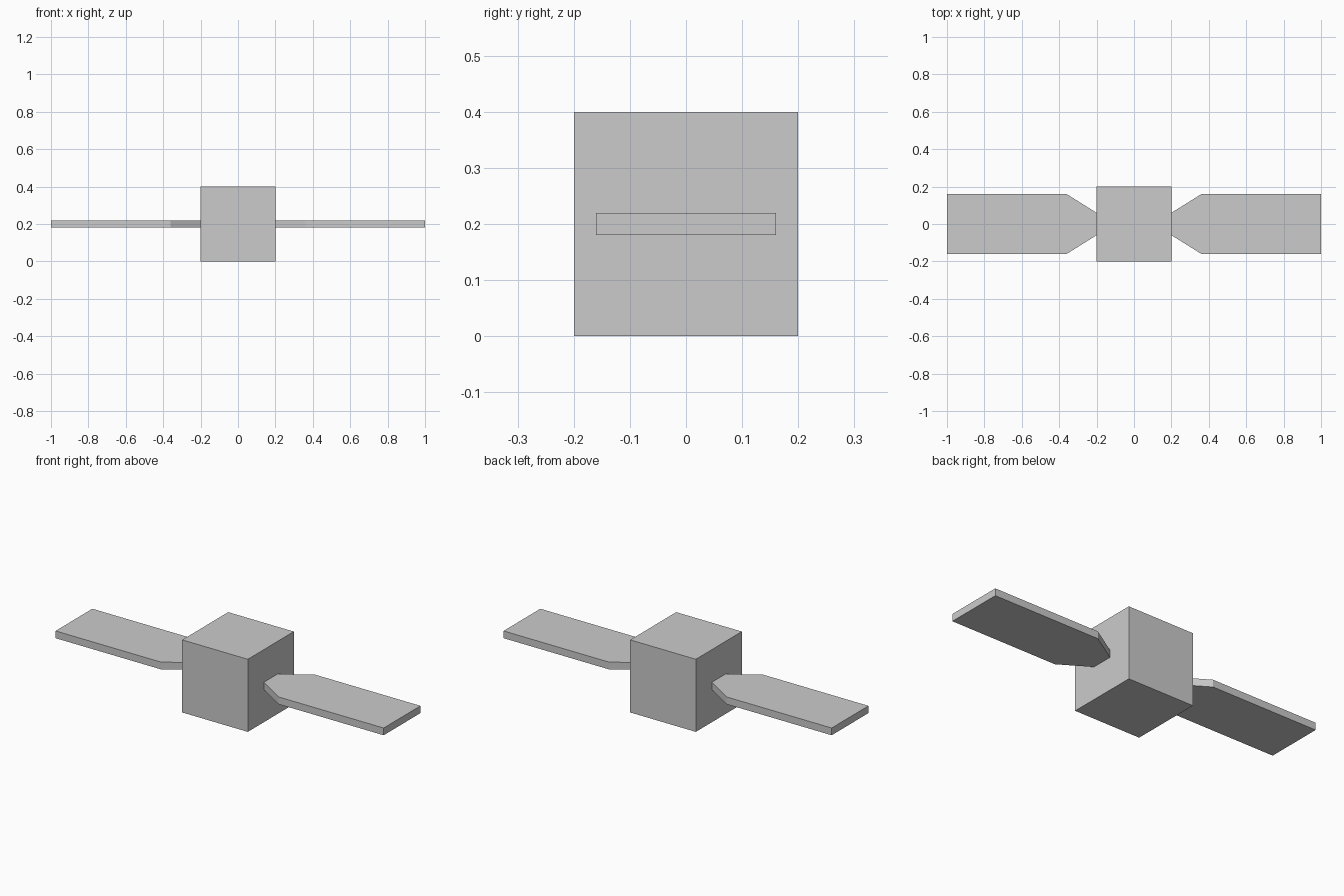
import bpy
import bmesh

default = bpy.data.objects.get("Cube")
if default:
    bpy.data.objects.remove(default, do_unlink=True)

grey = bpy.data.materials.new("plain grey")
grey.use_nodes = True
colour = (0.6, 0.6, 0.6, 1)
grey.diffuse_color = colour
grey.node_tree.nodes["Principled BSDF"].inputs["Base Color"].default_value = colour


def extruded(name, outline, bottom, top):
    """Flat-faced solid from an outline in the xy plane."""
    bm = bmesh.new()
    base = bm.faces.new([bm.verts.new((x, y, bottom)) for x, y in outline])
    grown = bmesh.ops.extrude_face_region(bm, geom=[base])["geom"]
    verts = [v for v in grown if isinstance(v, bmesh.types.BMVert)]
    bmesh.ops.translate(bm, verts=verts, vec=(0, 0, top - bottom))
    bmesh.ops.recalc_face_normals(bm, faces=bm.faces)
    mesh = bpy.data.meshes.new(name)
    bm.to_mesh(mesh)
    bm.free()
    mesh.materials.append(grey)
    obj = bpy.data.objects.new(name, mesh)
    bpy.context.collection.objects.link(obj)
    return obj


# Central cube body
half = 0.2
extruded("body", [(-half, -half), (half, -half), (half, half), (-half, half)], 0, 2 * half)

# Flat panels, tapered where they meet the body
front_edge = [(0.2, -0.06), (0.36, -0.16), (1, -0.16)]
panel = front_edge + [(x, -y) for x, y in reversed(front_edge)]
for name, side in (("left_panel", 1), ("right_panel", -1)):
    extruded(name, [(side * x, y) for x, y in panel], 0.18, 0.22)
